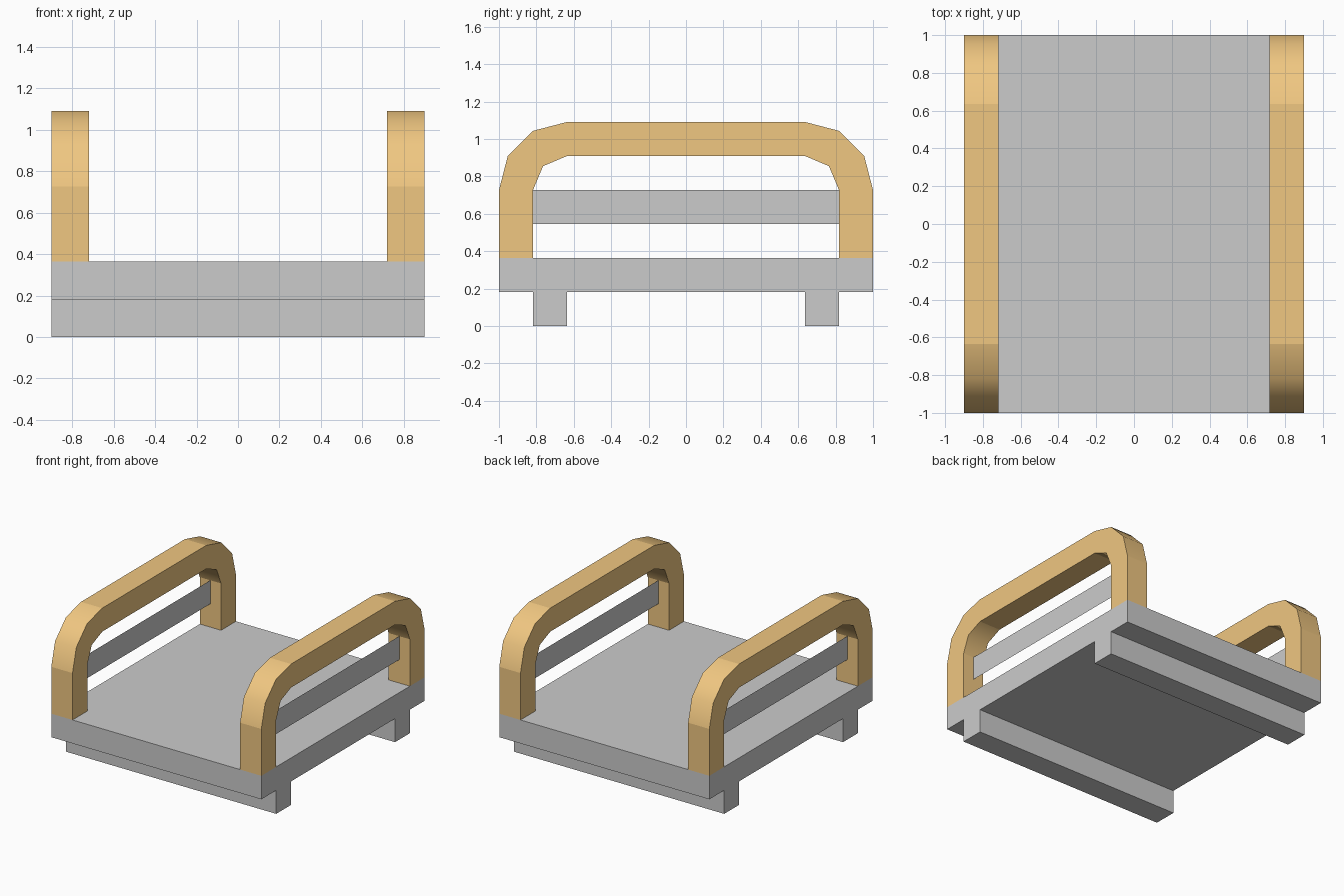
import bpy, bmesh

if "Cube" in bpy.data.objects:
    bpy.data.objects.remove(bpy.data.objects["Cube"])


def finish(name, bm, mat=None):
    bmesh.ops.recalc_face_normals(bm, faces=bm.faces)
    mesh = bpy.data.meshes.new(name)
    bm.to_mesh(mesh)
    bm.free()
    if mat:
        mesh.materials.append(mat)
    obj = bpy.data.objects.new(name, mesh)
    bpy.context.collection.objects.link(obj)
    return obj


def box(name, x0, x1, y0, y1, z0, z1):
    bm = bmesh.new()
    bmesh.ops.create_cube(bm, size=1)
    for v in bm.verts:
        v.co = (x0 if v.co.x < 0 else x1,
                y0 if v.co.y < 0 else y1,
                z0 if v.co.z < 0 else z1)
    return finish(name, bm)


def arch(name, x0, x1, mat):
    # front half of the outer and inner outlines, mirrored to the back
    outer = [(-1, .364), (-1, .727), (-.953, .909), (-.82, 1.043), (-.636, 1.091)]
    inner = [(-.818, .364), (-.818, .727), (-.764, .855), (-.636, .909)]
    flip = lambda pts: [(-y, z) for y, z in reversed(pts)]
    profile = outer + flip(outer) + inner_loop(inner, flip)
    bm = bmesh.new()
    cap = bm.faces.new([bm.verts.new((x0, y, z)) for y, z in profile])
    ext = bmesh.ops.extrude_face_region(bm, geom=[cap], use_keep_orig=True)
    for v in ext["geom"]:
        if isinstance(v, bmesh.types.BMVert):
            v.co.x = x1
    bm.normal_update()
    # only the tilted faces of the bends are shaded smooth
    for f in bm.faces:
        n = f.normal
        f.smooth = abs(n.y) > .05 and abs(n.z) > .05
    return finish(name, bm, mat)


def inner_loop(inner, flip):
    # continues from the back foot, over the opening, to the front foot
    return [(-y, z) for y, z in inner] + list(reversed(inner))


def slat(name, x, y, z0, z1):
    bm = bmesh.new()
    pts = [(x, -y, z0), (x, y, z0), (x, y, z1), (x, -y, z1)]
    bm.faces.new([bm.verts.new(p) for p in pts])
    return finish(name, bm)


wood = bpy.data.materials.new("orange")
wood.diffuse_color = (.87, .57, .22, 1)
wood.use_nodes = True
wood.node_tree.nodes["Principled BSDF"].inputs["Base Color"].default_value = wood.diffuse_color

# Deck and the two cross beams below it
box("deck", -.9, .9, -1, 1, .182, .364)
box("front_beam", -.9, .9, -.818, -.636, 0, .182)
box("back_beam", -.9, .9, .636, .818, 0, .182)

# Side arches, each with a thin slat across the opening
for side, s in (("left", -1), ("right", 1)):
    arch(side + "_arch", *sorted((s * .718, s * .9)), wood)
    o = slat(side + "_slat", s * .809, .818, .545, .727)
    if o.data.polygons[0].normal.x * s < 0:
        o.data.flip_normals()
